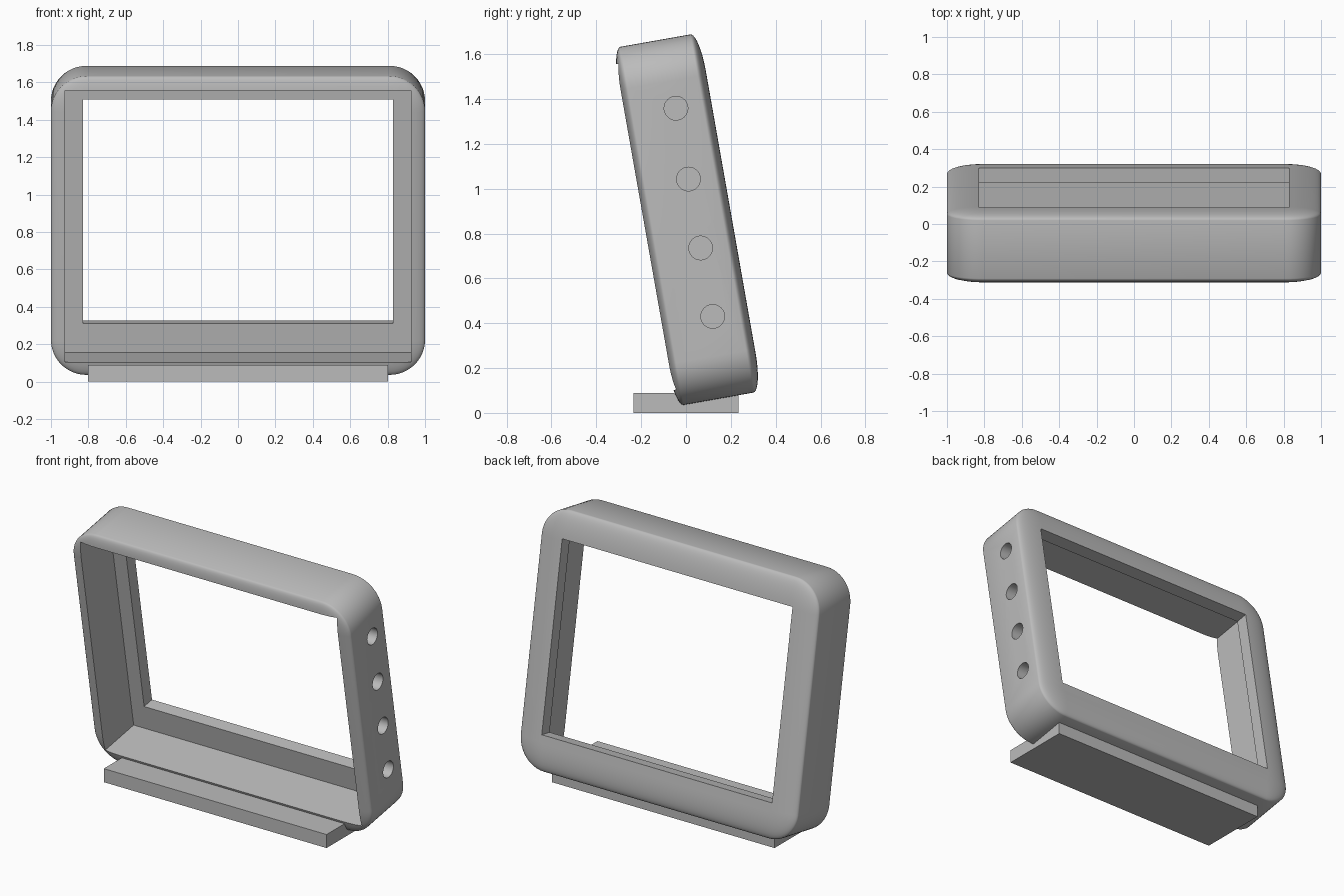
import bpy, bmesh, math
from mathutils import Matrix

if "Cube" in bpy.data.objects:
    bpy.data.objects.remove(bpy.data.objects["Cube"])

grey = bpy.data.materials.new("plain grey")
grey.diffuse_color = (0.5, 0.5, 0.5, 1)
grey.use_nodes = True
grey.node_tree.nodes["Principled BSDF"].inputs["Base Color"].default_value = grey.diffuse_color

TILT = math.radians(10)
W, Z0, Z1 = 1.0, 0.037, 1.659       # half width, bottom and top of the untilted frame
Y0, Y1, DOME = -0.004, 0.312, 0.040  # straight side wall, then a domed front and back
R, ROLL = 0.19, 0.17                 # corner radius, width of the dome


def make(name, bm):
    bmesh.ops.recalc_face_normals(bm, faces=bm.faces)
    me = bpy.data.meshes.new(name)
    bm.to_mesh(me)
    bm.free()
    ob = bpy.data.objects.new(name, me)
    me.materials.append(grey)
    bpy.context.collection.objects.link(ob)
    return ob


def box(name, x, y0, y1, z0, z1):
    bm = bmesh.new()
    m = Matrix.Translation((0, (y0 + y1) / 2, (z0 + z1) / 2)) @ Matrix.Diagonal((2 * x, y1 - y0, z1 - z0, 1))
    bmesh.ops.create_cube(bm, size=1, matrix=m)
    return make(name, bm)


def rounded_loop(bm, inset, y, n=12):
    r, verts = R - inset, []
    for k, (sx, cz) in enumerate([(1, Z1 - R), (-1, Z1 - R), (-1, Z0 + R), (1, Z0 + R)]):
        for i in range(n + 1):
            a = math.pi / 2 * (k + i / n)
            verts.append(bm.verts.new((sx * (W - R) + r * math.cos(a), y, cz + r * math.sin(a))))
    return verts


# frame body: rounded rectangle with rolled front and back edges
steps = [math.pi / 2 * i / 10 for i in range(11)]
section = [(ROLL * (1 - math.cos(a)), Y0 - DOME * math.sin(a)) for a in reversed(steps)]
section += [(ROLL * (1 - math.cos(a)), Y1 + DOME * math.sin(a)) for a in steps]
bm = bmesh.new()
loops = [rounded_loop(bm, d, y) for d, y in section]
for a, b in zip(loops, loops[1:]):
    for i in range(len(a)):
        j = (i + 1) % len(a)
        bm.faces.new((a[i], a[j], b[j], b[i]))
bm.faces.new(loops[0])
bm.faces.new(loops[-1])
frame = make("tilted_frame", bm)

# cutters: front cavity, rear window, side holes
cutters = [box("cavity_cutter", 0.925, -0.3, 0.27, 0.11, 1.586),
           box("window_cutter", 0.83, 0.1, 0.6, 0.269, 1.484)]
for z in (1.346, 1.025, 0.713, 0.403):
    bm = bmesh.new()
    m = Matrix.Translation((0.97, 0.192, z)) @ Matrix.Rotation(math.pi / 2, 4, 'Y')
    bmesh.ops.create_cone(bm, cap_ends=True, segments=32, radius1=0.053, radius2=0.053, depth=0.2, matrix=m)
    cutters.append(make("hole_cutter", bm))

bpy.context.view_layer.objects.active = frame
frame.select_set(True)
for c in cutters:
    mod = frame.modifiers.new("cut", 'BOOLEAN')
    mod.operation, mod.solver, mod.object = 'DIFFERENCE', 'EXACT', c
    bpy.ops.object.modifier_apply(modifier=mod.name)
    bpy.data.objects.remove(c)
bpy.ops.object.shade_smooth_by_angle(angle=math.radians(30))
frame.rotation_euler.x = TILT

# flat foot under the frame
box("base_plate", 0.803, -0.235, 0.235, 0, 0.088)
